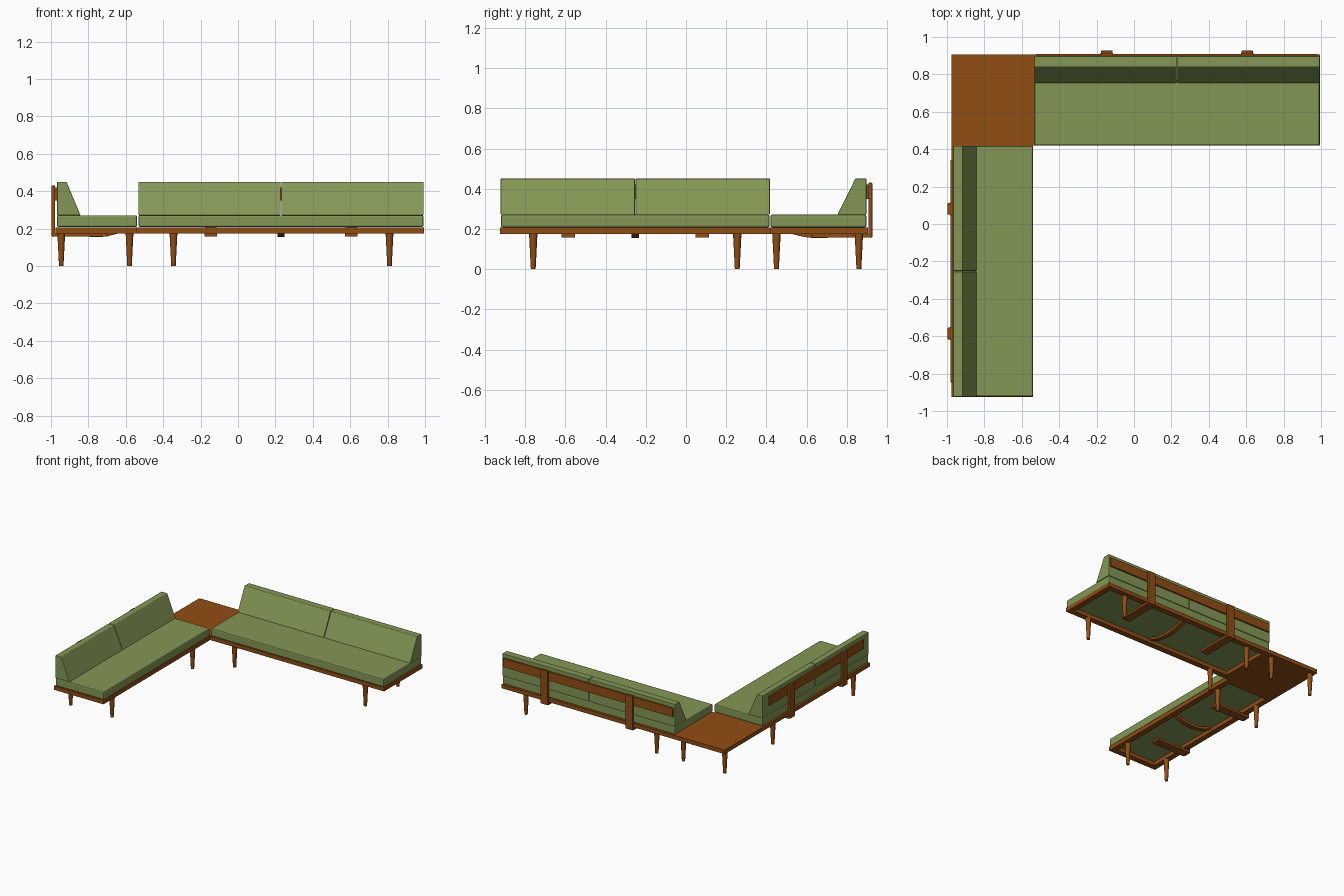
import bpy, bmesh, math
from mathutils import Matrix

if "Cube" in bpy.data.objects:
    bpy.data.objects.remove(bpy.data.objects["Cube"], do_unlink=True)


def material(name, rgb):
    m = bpy.data.materials.new(name)
    m.use_nodes = True
    m.diffuse_color = (*rgb, 1)
    m.node_tree.nodes["Principled BSDF"].inputs["Base Color"].default_value = (*rgb, 1)
    return m


green = material("green_fabric", (0.23, 0.31, 0.09))
wood = material("warm_wood", (0.28, 0.075, 0.007))


def finish(bm, name, mat, place, bevel=0):
    bmesh.ops.recalc_face_normals(bm, faces=bm.faces)
    mesh = bpy.data.meshes.new(name)
    bm.to_mesh(mesh)
    bm.free()
    mesh.materials.append(mat)
    ob = bpy.data.objects.new(name, mesh)
    ob.matrix_world = place
    bpy.context.collection.objects.link(ob)
    if bevel:
        mod = ob.modifiers.new("soft_edges", "BEVEL")
        mod.width = bevel
        mod.segments = 2
    return ob


def box(name, mat, xs, ys, zs, place=Matrix(), bevel=0):
    bm = bmesh.new()
    bmesh.ops.create_cube(bm, size=1)
    for v in bm.verts:
        v.co = [r[0] if c < 0 else r[1] for c, r in zip(v.co, (xs, ys, zs))]
    return finish(bm, name, mat, place, bevel)


def prism(name, mat, profile, xs, place, bevel=0):
    # side profile in (y, z), stretched along x
    bm = bmesh.new()
    face = bm.faces.new([bm.verts.new((xs[0], y, z)) for y, z in profile])
    out = bmesh.ops.extrude_face_region(bm, geom=[face])
    verts = [g for g in out["geom"] if isinstance(g, bmesh.types.BMVert)]
    bmesh.ops.translate(bm, verts=verts, vec=(xs[1] - xs[0], 0, 0))
    return finish(bm, name, mat, place, bevel)


def sofa(side, place, length, depth, wedge_top, wedge_base, board, post):
    h = length / 2
    rail = 0.045
    back = -0.008
    # open frame of four rails
    z = (0.175, 0.206)
    for part, y0 in (("front", -depth), ("back", -rail)):
        box(f"{side}_{part}_rail", wood, (-h, h), (y0, y0 + rail), z, place)
    for part, x0 in (("first", -h), ("second", h - rail)):
        box(f"{side}_{part}_end_rail", wood, (x0, x0 + rail), (-depth + rail, -rail), z, place)
    # seat mattress
    box(f"{side}_mattress", green, (-h + 0.004, h - 0.004), (-depth, back),
        (0.208, 0.271), place, 0.008)
    # pair of wedge back cushions
    wedge = [(back, 0.271), (back, 0.45), (back - wedge_top, 0.45), (back - wedge_base, 0.271)]
    for s, part in ((-1, "first"), (1, "second")):
        prism(f"{side}_{part}_back_cushion", green, wedge,
              sorted((s * 0.002, s * (h - 0.003))), place, 0.003)
    # back board on two posts with arms reaching under the frame
    box(f"{side}_back_board", wood, (-board, board), (-0.007, 0.005), (0.35, 0.42), place)
    for s, part in ((-1, "first"), (1, "second")):
        xs = (s * post - 0.031, s * post + 0.031)
        box(f"{side}_{part}_post", wood, xs, (0.003, 0.022), (0.158, 0.43), place, 0.004)
        box(f"{side}_{part}_arm", wood, (xs[0] - 0.003, xs[1] + 0.003),
            (-0.28, 0.01), (0.158, 0.176), place)
    # bowed brace under the middle
    half = depth / 2 - rail
    lower = [(-depth / 2 + half * t / 6, 0.154 + 0.045 * (t / 6) ** 2) for t in range(-6, 7)]
    upper = [(y, min(z + 0.02, 0.207)) for y, z in reversed(lower)]
    prism(f"{side}_brace", wood, lower + upper, (-0.018, 0.018), place)


sofa("rear", Matrix.Translation((0.23, 0.905, 0)),
     1.53, 0.485, 0.055, 0.143, 0.75, 0.375)
sofa("side", Matrix.Translation((-0.975, -0.2525, 0)) @ Matrix.Rotation(math.pi / 2, 4, "Z"),
     1.345, 0.435, 0.05, 0.125, 0.595, 0.333)

# corner table
box("corner_table", wood, (-0.975, -0.535), (0.42, 0.905), (0.175, 0.207))

# tapered legs
spots = [(x, y) for x in (-0.345, 0.81) for y in (0.45, 0.86)]
spots += [(x, y) for x in (-0.945, -0.58) for y in (-0.76, 0.255, 0.86)]
for i, (x, y) in enumerate(spots):
    bm = bmesh.new()
    bmesh.ops.create_cone(bm, cap_ends=True, segments=12, radius1=0.012, radius2=0.021, depth=0.177)
    leg = finish(bm, f"leg_{i + 1}", wood, Matrix.Translation((x, y, 0.0885)))
    for p in leg.data.polygons:
        p.use_smooth = len(p.vertices) == 4
